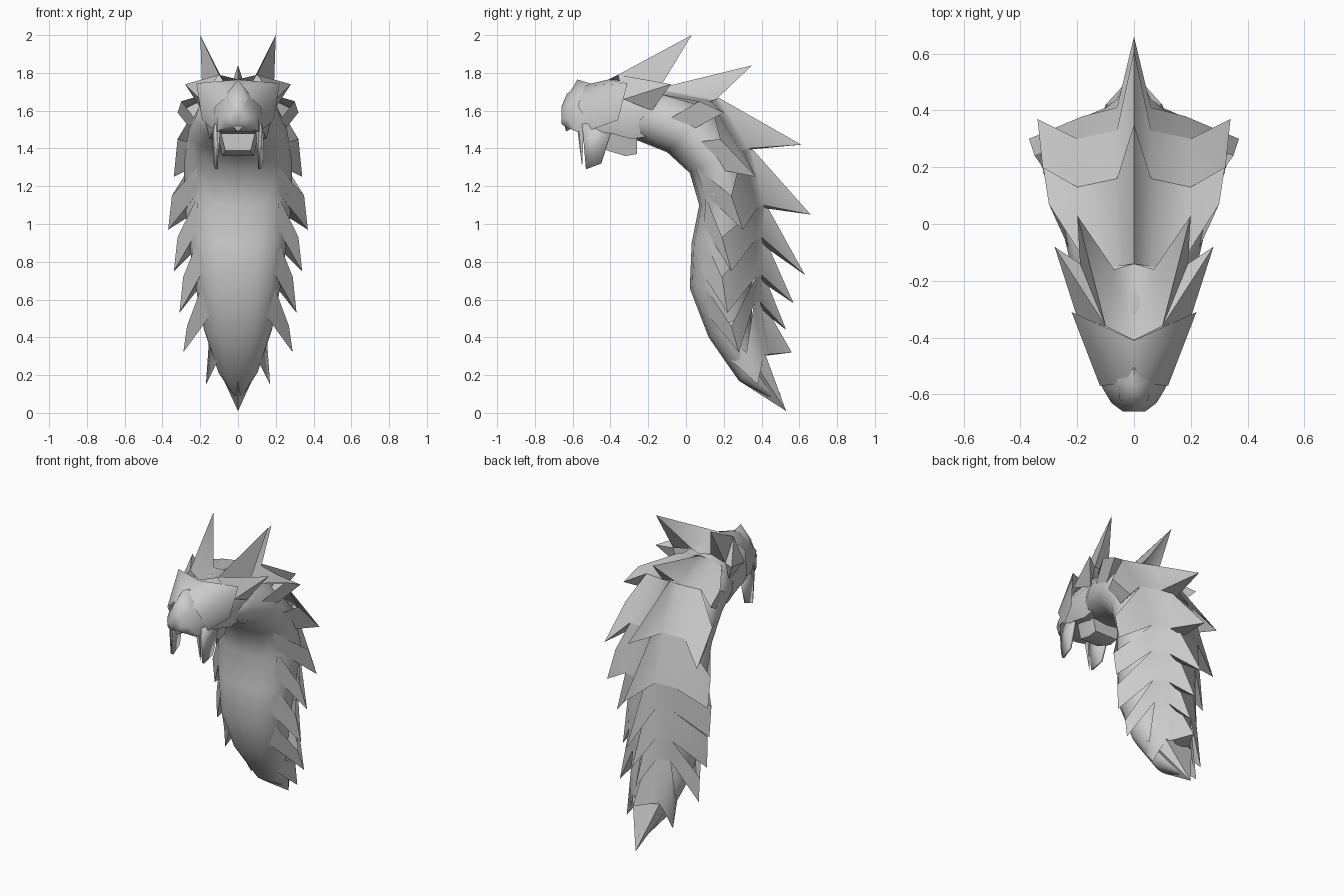
import bpy, bmesh, math
from mathutils import Vector

cube = bpy.data.objects.get("Cube")
if cube:
    bpy.data.objects.remove(cube)

grey = bpy.data.materials.new("stone_grey")
grey.use_nodes = True
COLOUR = (0.6, 0.6, 0.6, 1)
grey.diffuse_color = COLOUR
bsdf = grey.node_tree.nodes["Principled BSDF"]
bsdf.inputs["Base Color"].default_value = COLOUR
bsdf.inputs["Roughness"].default_value = 0.8


def build(name, verts, faces, smooth=40):
    """Make the left half of a part and mirror it across x = 0."""
    bm = bmesh.new()
    for side in (1, -1):
        vs = [bm.verts.new((side * x, y, z)) for x, y, z in verts]
        for f in faces:
            bm.faces.new([vs[i] for i in f])
    bmesh.ops.remove_doubles(bm, verts=bm.verts, dist=0.0005)
    bmesh.ops.recalc_face_normals(bm, faces=bm.faces)
    mesh = bpy.data.meshes.new(name)
    bm.to_mesh(mesh)
    bm.free()
    mesh.materials.append(grey)
    obj = bpy.data.objects.new(name, mesh)
    bpy.context.collection.objects.link(obj)
    bpy.ops.object.select_all(action='DESELECT')
    obj.select_set(True)
    bpy.context.view_layer.objects.active = obj
    bpy.ops.object.shade_smooth_by_angle(angle=math.radians(smooth))
    return obj


def loft(name, rows, smooth=40):
    n = len(rows[0])
    faces = [(r * n + i, r * n + i + 1, (r + 1) * n + i + 1, (r + 1) * n + i)
             for r in range(len(rows) - 1) for i in range(n - 1)]
    ends = [tuple(range(n)), tuple(range((len(rows) - 1) * n, len(rows) * n))]
    return build(name, [p for row in rows for p in row], faces + ends, smooth)


def spike(name, base, tip, closed=True):
    n = len(base)
    faces = [(i, (i + 1) % n, n) for i in range(n if closed else n - 1)]
    return build(name, base + [tip], faces, 50)


# Curved tapering body: belly (y, z), back (y, z), half width
STATIONS = [
    ((.48, .06), (.50, .10), .01), ((.28, .17), (.38, .31), .11),
    ((.12, .40), (.35, .48), .18), ((.02, .66), (.35, .68), .225),
    ((.03, .90), (.37, .92), .26), ((.07, 1.10), (.38, 1.14), .285),
    ((.02, 1.27), (.31, 1.40), .285), ((-.10, 1.38), (.13, 1.62), .26),
    ((-.25, 1.44), (-.06, 1.70), .22), ((-.34, 1.46), (-.22, 1.72), .15),
]
STEPS = 8
rows = []
for belly, back, width in STATIONS:
    row = []
    for i in range(STEPS + 1):
        t = math.pi * i / STEPS
        p = Vector(belly).lerp(Vector(back), (1 - math.cos(t)) / 2)
        x = 0 if i in (0, STEPS) else width * math.sin(t) ** .8
        row.append(Vector((x, p.x, p.y)))
    rows.append(row)
loft("body", rows, 60)


def seam(g):
    """Point where the plates leave the belly, g stations up from the tail."""
    i = int(g)
    return rows[i][2].lerp(rows[i + 1][2], g - i)


# Overlapping back plates: back tip (y, z), valley, side tip, flow (y, z), seam station
PLATES = [
    ((.35, 1.84), (.20, .13, 1.65), (.32, .20, 1.59), (-.13, .06), 7.2),
    ((.61, 1.42), (.20, .30, 1.39), (.34, .37, 1.25), (-.19, .20), 6.2),
    ((.66, 1.05), (.18, .38, 1.09), (.37, .30, .97), (-.06, .18), 5.3),
    ((.63, .73), (.17, .37, .92), (.34, .24, .75), (-.05, .18), 4.4),
    ((.57, .58), (.16, .37, .72), (.31, .22, .53), (-.03, .19), 3.4),
    ((.53, .44), (.14, .36, .58), (.29, .28, .32), (-.04, .14), 2.4),
    ((.56, .32), (.10, .41, .30), (.17, .38, .15), (-.06, .17), 1.4),
]
start, start_near = (.16, -.15, 1.69), (.06, -.15, 1.71)
for k, (tip, valley, side, flow, g) in enumerate(PLATES):
    shoulder = Vector(side) + Vector((-.02, *flow))
    near = (.06, valley[1] + .03, valley[2] + .01)
    upper = [(0, start_near[1] + .01, start_near[2] + .01), start_near, start,
             shoulder, seam(g + .8)]
    lower = [(0, *tip), near, valley, side, seam(g)]
    inner = (0, valley[1] - .01, valley[2])
    faces = [(i, i + 1, i + 6, i + 5) for i in range(4)]
    faces += [(10, 6, 5), (7, 9, 8)]
    build("back_plate_%d" % (k + 1), upper + lower + [inner], faces, 60)
    start, start_near = valley, near

# Tail point
spike("tail_tip", [(0, .40, .36), (.10, .42, .31), (.12, .36, .27), (0, .28, .17)],
      (0, .53, .01), False)

# Head sections: y, crown z, brow, cheek, lip (x, z)
HEAD = [
    (-.66, 1.62, (.02, 1.60), (.04, 1.56), (.02, 1.53)),
    (-.63, 1.69, (.04, 1.64), (.08, 1.56), (.06, 1.51)),
    (-.58, 1.73, (.06, 1.67), (.11, 1.57), (.11, 1.49)),
    (-.50, 1.72, (.10, 1.67), (.14, 1.58), (.12, 1.49)),
    (-.40, 1.74, (.12, 1.70), (.18, 1.60), (.14, 1.48)),
    (-.29, 1.76, (.12, 1.71), (.19, 1.60), (.15, 1.45)),
    (-.15, 1.72, (.14, 1.69), (.20, 1.60), (.15, 1.47)),
]
loft("head", [[(0, y, top), (b[0], y, b[1]), (c[0], y, c[1]), (d[0], y, d[1]), (0, y, d[1])]
              for y, top, b, c, d in HEAD], 60)

# Lower jaw
JAW = [(-.42, .09, 1.39, 1.48), (-.32, .11, 1.36, 1.48), (-.26, .11, 1.37, 1.48)]
loft("lower_jaw", [[(0, y, low), (w * .75, y, low), (w, y, high), (0, y, high)]
                   for y, w, low, high in JAW])

# Nose crest and hooked beak
spike("nose_crest", [(0, -.655, 1.63), (.05, -.62, 1.65), (.06, -.55, 1.69), (0, -.46, 1.73)],
      (0, -.575, 1.765), False)
spike("beak", [(0, -.66, 1.58), (.07, -.63, 1.55), (.06, -.58, 1.52), (0, -.56, 1.53)],
      (0, -.635, 1.49), False)

# Face plate with a swept-back point on each side
build("face_plate", [(0, -.56, 1.73), (0, -.41, 1.765), (.22, -.31, 1.745),
                     (.12, -.57, 1.62), (.19, -.36, 1.55), (.13, -.50, 1.50)],
      [(0, 1, 2), (0, 2, 3), (3, 2, 4), (3, 4, 5)], 60)

# Skull plate carrying the horns and cheek points
crown, brow, rear, nape, horn, outer, cheek, temple, jowl = range(9)
build("skull_plate", [(0, -.41, 1.765), (.10, -.36, 1.79), (.07, -.16, 1.74), (0, -.14, 1.73),
                      (.20, .03, 2.0), (.20, -.33, 1.66), (.28, -.08, 1.74),
                      (.19, -.14, 1.72), (.19, -.18, 1.60)],
      [(crown, brow, rear, nape), (brow, horn, rear), (brow, temple, horn),
       (rear, horn, temple), (brow, outer, cheek), (brow, cheek, temple),
       (outer, jowl, cheek), (cheek, jowl, temple)], 60)

# Side blades and front fangs hanging from the upper lip
blade = build("mouth_blade", [(.12, -.55, 1.53), (.12, -.53, 1.29), (.13, -.45, 1.32), (.14, -.38, 1.54)],
              [(0, 1, 2, 3)])
solid = blade.modifiers.new("thickness", 'SOLIDIFY')
solid.thickness = .015
spike("front_fang", [(.09, -.58, 1.54), (.11, -.57, 1.54), (.11, -.54, 1.53), (.09, -.54, 1.53)],
      (.11, -.55, 1.30))
